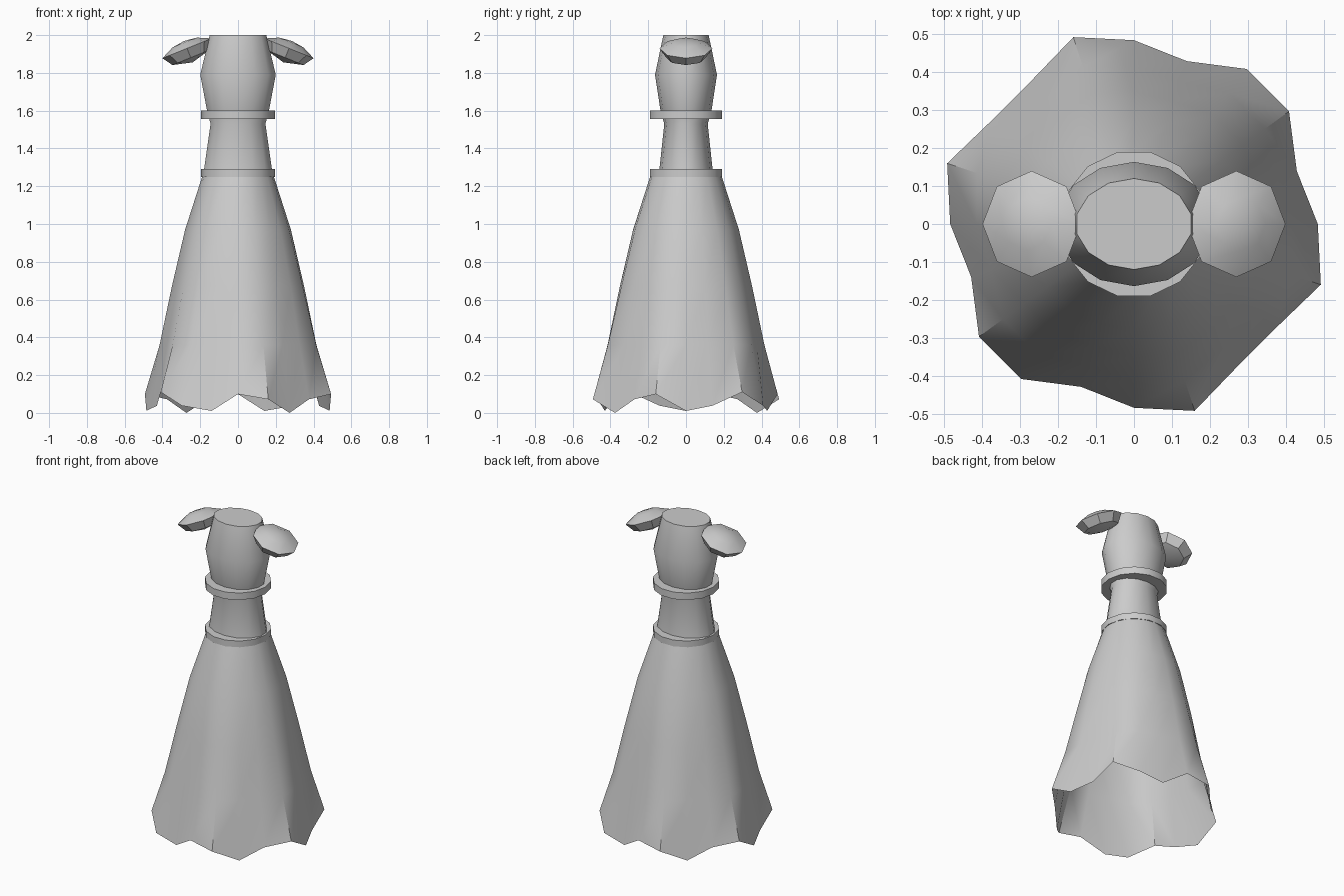
import bpy, bmesh, math
from mathutils import Matrix

if "Cube" in bpy.data.objects:
    bpy.data.objects.remove(bpy.data.objects["Cube"])

cloth = bpy.data.materials.new("plain grey cloth")
cloth.diffuse_color = (0.6, 0.6, 0.6, 1)
cloth.use_nodes = True
cloth.node_tree.nodes["Principled BSDF"].inputs["Base Color"].default_value = cloth.diffuse_color


def loft(name, rings, cap_start=False, cap_end=False, angle=40):
    """Bridge rings of points into one object."""
    bm = bmesh.new()
    loops = [[bm.verts.new(p) for p in ring] for ring in rings]
    n = len(loops[0])
    for a, b in zip(loops, loops[1:]):
        for i in range(n):
            j = (i + 1) % n
            bm.faces.new((a[i], a[j], b[j], b[i]))
    if cap_start:
        bm.faces.new(loops[0][::-1])
    if cap_end:
        bm.faces.new(loops[-1])
    bmesh.ops.remove_doubles(bm, verts=bm.verts, dist=1e-5)
    me = bpy.data.meshes.new(name)
    bm.to_mesh(me)
    bm.free()
    me.materials.append(cloth)
    ob = bpy.data.objects.new(name, me)
    bpy.context.collection.objects.link(ob)
    bpy.ops.object.select_all(action='DESELECT')
    ob.select_set(True)
    bpy.context.view_layer.objects.active = ob
    bpy.ops.object.shade_smooth_by_angle(angle=math.radians(angle))
    return ob


def ellipse(rx, ry, z, n, turn=0.0):
    return [(rx * math.cos(2 * math.pi * (i + turn) / n),
             ry * math.sin(2 * math.pi * (i + turn) / n), z) for i in range(n)]


# Skirt: open cone whose folds deepen towards a wavy hem
def skirt_ring(z, r, fold, wave):
    ring = []
    for i in range(20):
        a = math.tau * i / 20
        rr = r - fold * math.sin(6 * a)
        ring.append((rr * math.cos(a), rr * math.sin(a),
                     z - wave * math.cos(6 * a - math.radians(36))))
    return ring


skirt = [(0.055, 0.485, 0.035, 0.055), (0.36, 0.415, 0.021, 0),
         (0.67, 0.35, 0.010, 0), (0.97, 0.28, 0.004, 0), (1.25, 0.19, 0, 0)]
loft("skirt", [skirt_ring(*s) for s in skirt])

# Bodice: waist, narrow middle, chest, flat top
bodice = [(0.19, 0.145, 1.25), (0.149, 0.115, 1.53), (0.168, 0.135, 1.60),
          (0.205, 0.164, 1.79), (0.154, 0.12, 2.0)]
loft("bodice", [ellipse(rx, ry, z, 14, 0.5) for rx, ry, z in bodice],
     cap_end=True)

# Waist belt and upper band
for name, z0, z1 in (("waist_belt", 1.25, 1.29), ("upper_band", 1.555, 1.60)):
    loft(name, [ellipse(0.195, 0.195, z, 14) for z in (z0, z1)],
         cap_start=True, cap_end=True)

# Puffed sleeves: tilted eight-sided lenses
profile = [(0, -0.08), (0.105, -0.053), (0.14, 0), (0.07, 0.033), (0, 0.042)]
for side, name in ((-1, "left_sleeve"), (1, "right_sleeve")):
    ob = loft(name, [ellipse(r, r, h, 8) for r, h in profile], angle=25)
    ob.data.transform(Matrix.Translation((side * 0.27, 0, 1.93))
                      @ Matrix.Rotation(side * math.radians(22), 4, 'Y'))
